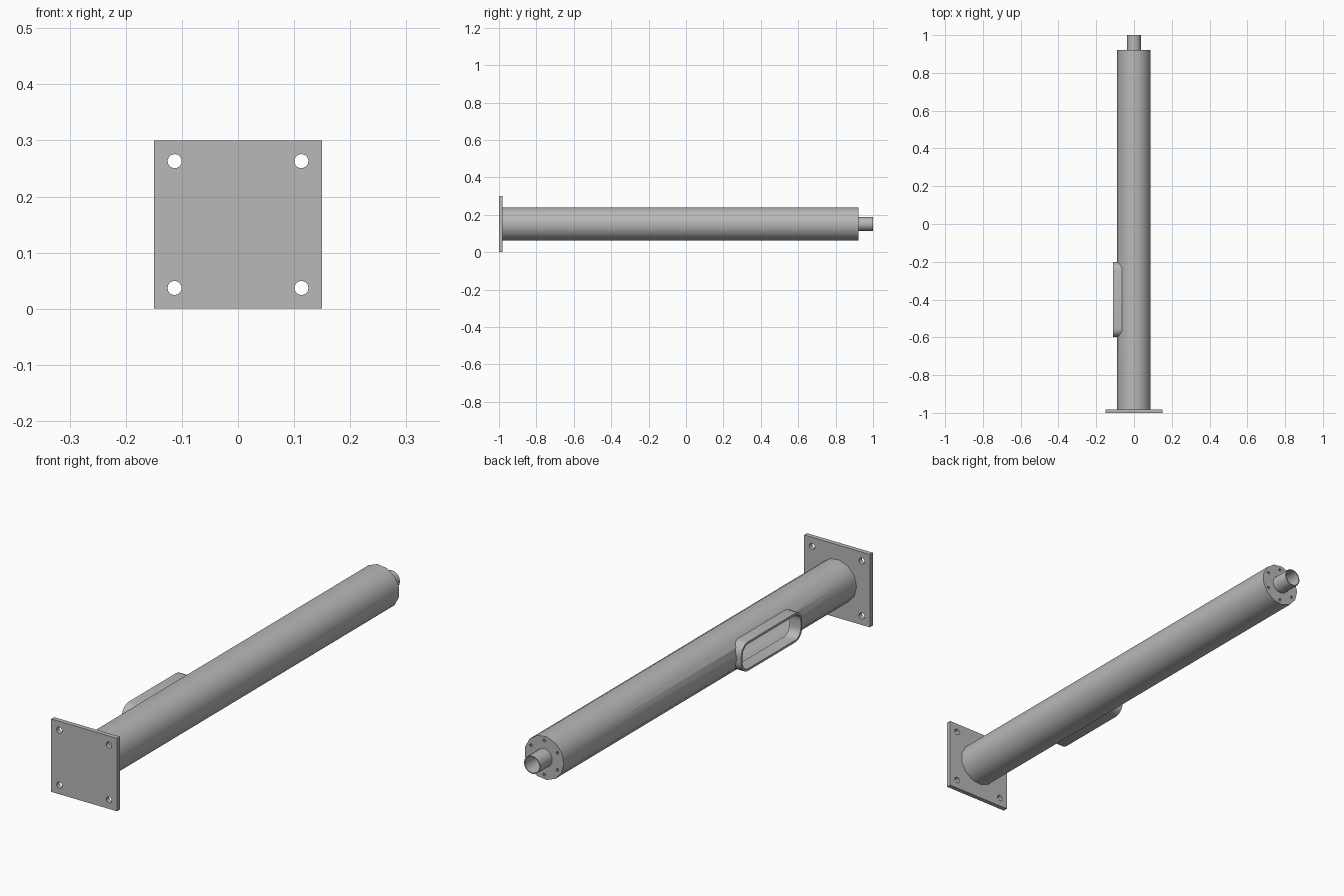
import bpy, bmesh, math

cube = bpy.data.objects.get("Cube")
if cube:
    bpy.data.objects.remove(cube, do_unlink=True)

AXIS_Z = 0.151      # height of the pole axis
POLE_R = 0.0895
DOOR_Y = -0.4       # middle of the access opening

steel = bpy.data.materials.new("grey steel")
steel.use_nodes = True
GREY = (0.48, 0.48, 0.48, 1)
steel.diffuse_color = GREY
steel.node_tree.nodes["Principled BSDF"].inputs["Base Color"].default_value = GREY


def circle(r, sides, u=0, v=0, start=math.pi):
    return [(u + r * math.cos(start + 2 * math.pi * i / sides),
             v + r * math.sin(start + 2 * math.pi * i / sides)) for i in range(sides)]


def rounded(half_u, half_v, r, u=0, steps=6):
    pts = []
    for q, (su, sv) in enumerate([(1, 1), (-1, 1), (-1, -1), (1, -1)]):
        for i in range(steps + 1):
            a = math.pi / 2 * (q + i / steps)
            pts.append((u + su * (half_u - r) + r * math.cos(a),
                        sv * (half_v - r) + r * math.sin(a)))
    return pts


def prisms(name, outlines, d0, d1, axis="Y"):
    """Extrude each outline between two depths along an axis."""
    bm = bmesh.new()
    for outline in outlines:
        rings = []
        for d in (d0, d1):
            rings.append([bm.verts.new((u, d, v + AXIS_Z) if axis == "Y"
                                       else (d, u, v + AXIS_Z)) for u, v in outline])
        a, b = rings
        bm.faces.new(a)
        bm.faces.new(b)
        for i in range(len(a)):
            j = (i + 1) % len(a)
            bm.faces.new((a[i], a[j], b[j], b[i]))
    bmesh.ops.recalc_face_normals(bm, faces=bm.faces)
    mesh = bpy.data.meshes.new(name)
    bm.to_mesh(mesh)
    bm.free()
    mesh.materials.append(steel)
    obj = bpy.data.objects.new(name, mesh)
    bpy.context.collection.objects.link(obj)
    return obj


def activate(obj):
    bpy.ops.object.select_all(action="DESELECT")
    obj.select_set(True)
    bpy.context.view_layer.objects.active = obj


def cut(obj, cutter):
    cutter.hide_render = True
    mod = obj.modifiers.new("cut", "BOOLEAN")
    mod.operation = "DIFFERENCE"
    mod.solver = "EXACT"
    mod.object = cutter
    activate(obj)
    bpy.ops.object.modifier_apply(modifier=mod.name)
    bpy.data.objects.remove(cutter, do_unlink=True)


# Square base plate with four bolt holes
half = 0.15
plate = prisms("base_plate", [[(-half, -half), (half, -half), (half, half), (-half, half)]],
               -1, -0.981)
plate.location.z = half - AXIS_Z
bolts = prisms("bolt_cutter", [circle(0.0125, 20, sx * 0.113, sz * 0.113)
                               for sx in (-1, 1) for sz in (-1, 1)], -1.1, -0.9)
bolts.location.z = half - AXIS_Z
cut(plate, bolts)

# Hollow pole with a closed end, a ring of small holes and a side opening
pole = prisms("pole", [circle(POLE_R, 13)], -0.983, 0.922)
cut(pole, prisms("bore_cutter", [circle(POLE_R - 0.008, 13)], -1.1, 0.905))
ring = circle(0.07, 6, start=math.pi / 2)
cut(pole, prisms("cap_hole_cutter", [circle(0.006, 10, u, v) for u, v in ring], 0.89, 1.0))
cut(pole, prisms("spigot_hole_cutter", [circle(0.033, 16)], 0.89, 1.0))
cut(pole, prisms("opening_cutter", [rounded(0.193, 0.055, 0.04, DOOR_Y)], -0.2, -0.03, "X"))

# Open spigot on the end of the pole
spigot = prisms("end_spigot", [circle(0.037, 16)], 0.906, 1.0)
cut(spigot, prisms("spigot_cutter", [circle(0.033, 16)], 0.8, 1.1))

# Raised rounded frame around the opening
frame = prisms("opening_frame", [rounded(0.198, 0.06, 0.045, DOOR_Y)], -0.11, -0.058, "X")
cut(frame, prisms("frame_cutter", [rounded(0.189, 0.051, 0.036, DOOR_Y)], -0.2, 0, "X"))

# Small lock lug inside the frame
lug = prisms("lock_lug", [rounded(0.014, 0.015, 0.002, -0.224, 1)], -0.086, -0.07, "X")

for obj in (plate, pole, spigot, frame, lug):
    activate(obj)
    bpy.ops.object.shade_smooth_by_angle(angle=math.radians(30))
